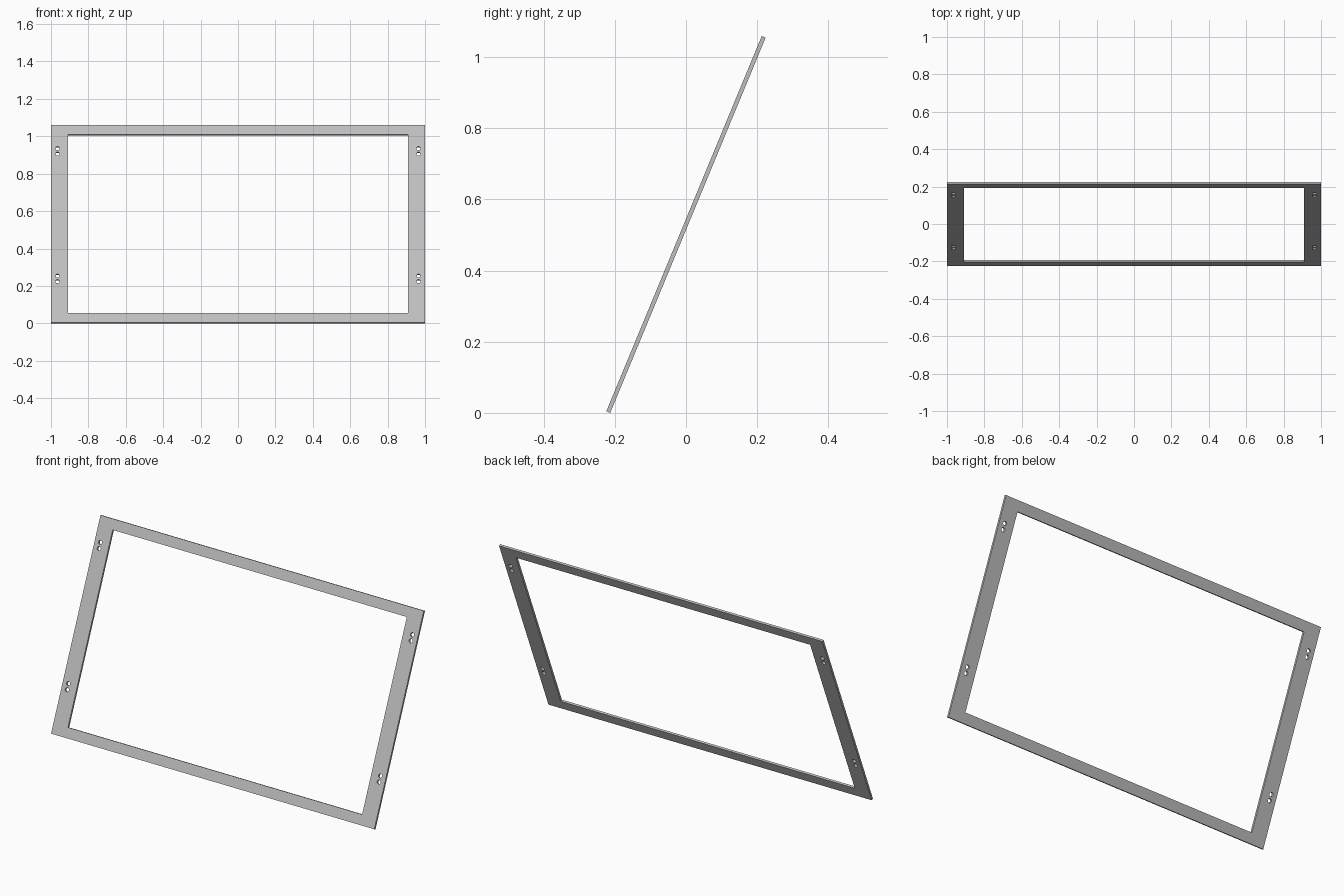
import bpy
from math import radians, sin, cos
from mathutils import Matrix

cube = bpy.data.objects.get("Cube")
if cube:
    bpy.data.objects.remove(cube, do_unlink=True)

WIDTH, HEIGHT, THICK = 2.0, 1.142, 0.012
SIDE, RAIL = 0.09, 0.055
HOLE_X, HOLE_R, HOLE_GAP = 0.965, 0.011, 0.032
TILT = radians(22.5)

grey = bpy.data.materials.new("light grey")
grey.use_nodes = True
colour = (0.52, 0.52, 0.52, 1)
grey.diffuse_color = colour
grey.node_tree.nodes["Principled BSDF"].inputs["Base Color"].default_value = colour


def rectangle(w, h):
    return [(-w / 2, -h / 2), (w / 2, -h / 2), (w / 2, h / 2), (-w / 2, h / 2)]


def circle(cx, cy, r, n=20):
    step = radians(360 / n)
    return [(cx + r * cos(i * step), cy + r * sin(i * step)) for i in range(n)]


# Flat profile: outer edge, window opening and pairs of screw holes
loops = [rectangle(WIDTH, HEIGHT), rectangle(WIDTH - 2 * SIDE, HEIGHT - 2 * RAIL)]
for side in (-1, 1):
    for pair in (0.421, -0.317):
        for off in (-0.5, 0.5):
            loops.append(circle(side * HOLE_X, pair + off * HOLE_GAP, HOLE_R))

curve = bpy.data.curves.new("frame_profile", "CURVE")
curve.dimensions = "2D"
curve.fill_mode = "BOTH"
curve.extrude = THICK / 2
for points in loops:
    spline = curve.splines.new("POLY")
    spline.points.add(len(points) - 1)
    for p, (x, y) in zip(spline.points, points):
        p.co = (x, y, 0, 1)
    spline.use_cyclic_u = True

# Turn the profile into a solid frame, stand it up and lean it back
helper = bpy.data.objects.new("frame_profile", curve)
bpy.context.collection.objects.link(helper)
bpy.context.view_layer.update()
graph = bpy.context.evaluated_depsgraph_get()
mesh = bpy.data.meshes.new_from_object(helper.evaluated_get(graph))
bpy.data.objects.remove(helper, do_unlink=True)

rise = (HEIGHT * cos(TILT) + THICK * sin(TILT)) / 2
mesh.transform(Matrix.Translation((0, 0, rise)) @ Matrix.Rotation(radians(90) - TILT, 4, "X"))
mesh.materials.clear()
mesh.materials.append(grey)
frame = bpy.data.objects.new("tilted_frame", mesh)
bpy.context.collection.objects.link(frame)
for poly in mesh.polygons:
    poly.use_smooth = False
